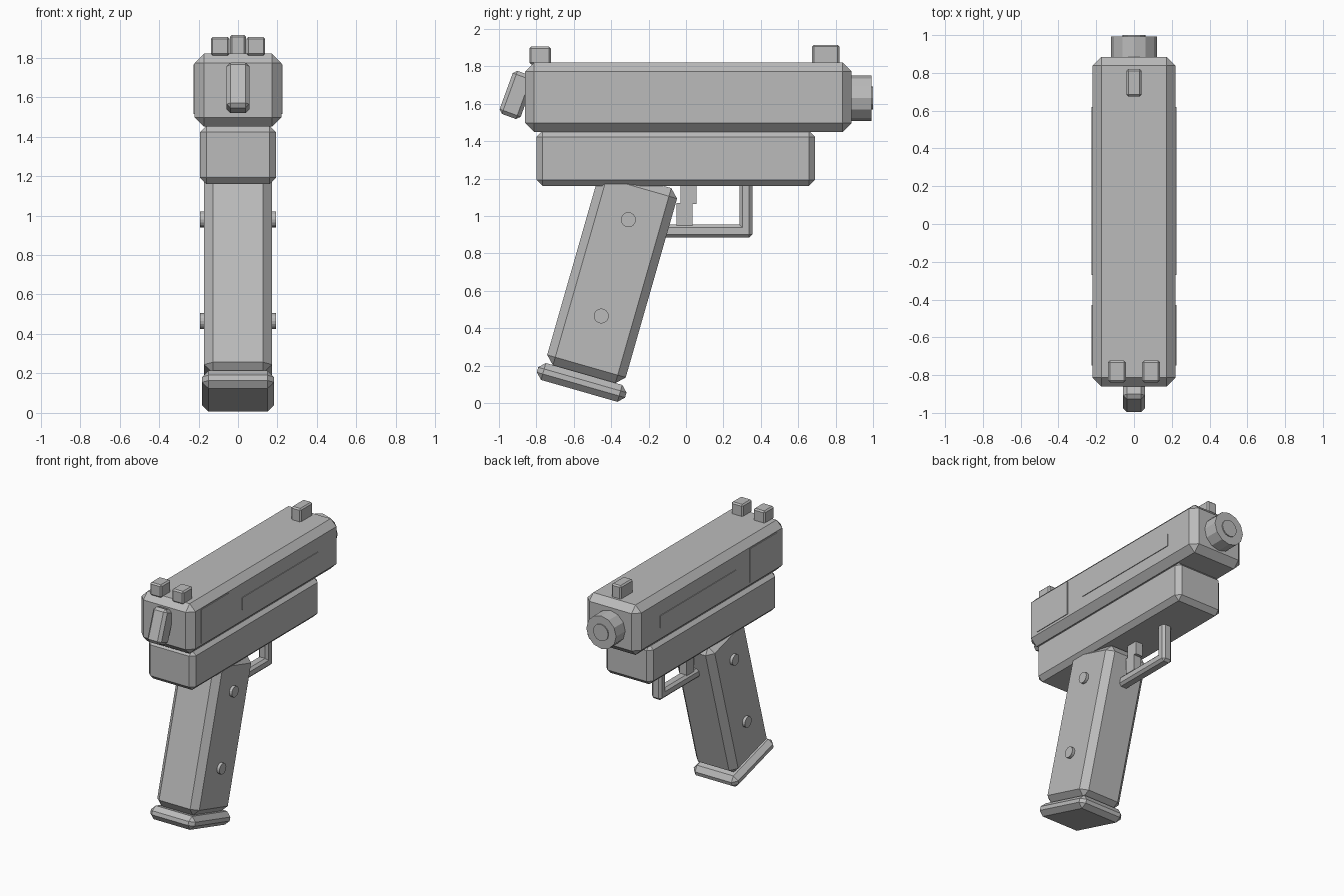
import bpy, bmesh, math
from mathutils import Matrix, Vector

if "Cube" in bpy.data.objects:
    bpy.data.objects.remove(bpy.data.objects["Cube"])

grey = bpy.data.materials.new("grey_metal")
grey.diffuse_color = (0.5, 0.5, 0.5, 1)
grey.use_nodes = True
grey.node_tree.nodes["Principled BSDF"].inputs["Base Color"].default_value = grey.diffuse_color


def finish(name, bm, bevel=0.0):
    """Chamfer all edges of the mesh and link it as a flat-shaded object."""
    if bevel:
        bmesh.ops.bevel(bm, geom=bm.edges[:], offset=bevel, segments=1,
                        affect='EDGES', profile=0.5)
    bmesh.ops.recalc_face_normals(bm, faces=bm.faces[:])
    me = bpy.data.meshes.new(name)
    bm.to_mesh(me)
    bm.free()
    me.materials.append(grey)
    ob = bpy.data.objects.new(name, me)
    bpy.context.collection.objects.link(ob)
    return ob


def block(name, center, size, bevel=0.0, lean=0.0):
    """Chamfered box, its top leaning towards +y by the given angle."""
    bm = bmesh.new()
    bmesh.ops.create_cube(bm, size=1)
    bmesh.ops.scale(bm, vec=Vector(size), verts=bm.verts[:])
    ob = finish(name, bm, bevel)
    ob.location = center
    ob.rotation_euler.x = -lean
    return ob


def span(name, x, y, z, bevel=0.0):
    """Box from its limits on each axis."""
    lims = (x, y, z)
    return block(name, [(a + b) / 2 for a, b in lims],
                 [b - a for a, b in lims], bevel)


def rod(name, center, radius, length, axis, sides):
    """Plain cylinder along x or y."""
    bm = bmesh.new()
    rot = Matrix.Rotation(math.pi / 2, 4, 'Y' if axis == 'x' else 'X')
    bmesh.ops.create_cone(bm, cap_ends=True, segments=sides, radius1=radius,
                          radius2=radius, depth=length, matrix=rot)
    ob = finish(name, bm)
    ob.location = center
    return ob


# Upper slide and lower frame
span("slide", (-0.22, 0.22), (-0.86, 0.885), (1.45, 1.82), 0.047)
span("frame", (-0.193, 0.193), (-0.80, 0.69), (1.16, 1.455), 0.033)

# Thin side panels on the slide
for side, s in (("left", -1), ("right", 1)):
    x = sorted((s * 0.217, s * 0.225))
    span(side + "_rear_panel", x, (-0.75, -0.43), (1.515, 1.765))
    span(side + "_long_panel", x, (-0.27, 0.62), (1.58, 1.67))

# Barrel end and bore
rod("muzzle", (0, 0.92, 1.63), 0.122, 0.145, 'y', 12)
rod("bore", (0, 0.975, 1.63), 0.062, 0.05, 'y', 12)

# Sights
span("front_sight", (-0.04, 0.04), (0.675, 0.82), (1.81, 1.915), 0.01)
for side, s in (("left", -1), ("right", 1)):
    span(side + "_rear_sight", sorted((s * 0.043, s * 0.138)),
         (-0.838, -0.723), (1.81, 1.905), 0.01)

# Hammer
block("hammer", (0, -0.905, 1.647), (0.114, 0.12, 0.245), 0.02, math.radians(20))

# Leaning grip with base plate and screws
LEAN = math.radians(16)
block("grip", (0, -0.395, 0.675), (0.344, 0.437, 1.085), 0.045, LEAN)
block("grip_base", (0, -0.558, 0.11), (0.364, 0.491, 0.094), 0.033, LEAN)
for i, (y, z) in enumerate(((-0.308, 0.98), (-0.453, 0.465))):
    rod("grip_screw_%d" % (i + 1), (0, y, z), 0.04, 0.386, 'x', 16)

# Trigger guard and trigger
span("guard_bottom", (-0.04, 0.04), (-0.16, 0.355), (0.885, 0.955), 0.017)
span("guard_front", (-0.04, 0.04), (0.285, 0.355), (0.885, 1.18), 0.017)
span("trigger_top", (-0.03, 0.03), (-0.03, 0.055), (1.065, 1.18))
span("trigger_tip", (-0.03, 0.03), (-0.05, 0.035), (0.95, 1.07))
